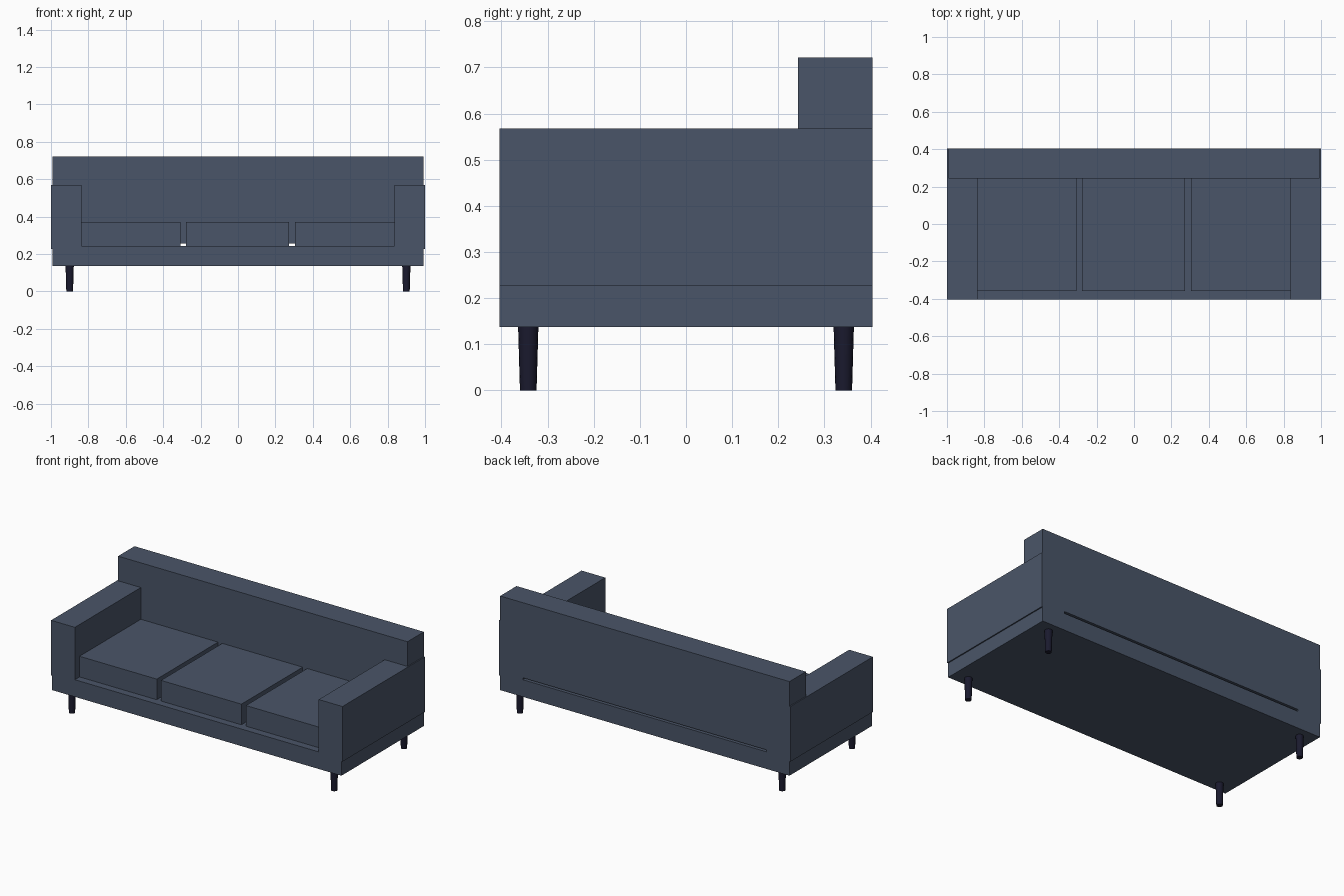
import bpy, bmesh

if "Cube" in bpy.data.objects:
    bpy.data.objects.remove(bpy.data.objects["Cube"])

def material(name, rgb):
    m = bpy.data.materials.new(name)
    m.diffuse_color = (*rgb, 1)
    m.use_nodes = True
    m.node_tree.nodes["Principled BSDF"].inputs["Base Color"].default_value = m.diffuse_color
    return m

fabric = material("slate fabric", (0.0685, 0.0908, 0.1384))
dark = material("dark leg", (0.0103, 0.0103, 0.0273))

def finish(bm, name, mat):
    bmesh.ops.recalc_face_normals(bm, faces=bm.faces)
    me = bpy.data.meshes.new(name)
    bm.to_mesh(me)
    bm.free()
    me.materials.append(mat)
    ob = bpy.data.objects.new(name, me)
    bpy.context.collection.objects.link(ob)
    return ob

def extrude_profile(name, points, y0, y1, mat):
    """Extrude an (x, z) outline from y0 to y1."""
    bm = bmesh.new()
    face = bm.faces.new([bm.verts.new((x, y0, z)) for x, z in points])
    new = bmesh.ops.extrude_face_region(bm, geom=[face])["geom"]
    verts = [v for v in new if isinstance(v, bmesh.types.BMVert)]
    bmesh.ops.translate(bm, verts=verts, vec=(0, y1 - y0, 0))
    return finish(bm, name, mat)

def mirrored(half):
    """Complete a right-half outline with its mirror image."""
    return half + [(-x, z) for x, z in reversed(half)]

DEPTH, BACK = 0.404, 0.243

# Base and arms in one U-shaped frame
extrude_profile("frame", mirrored([
    (0.993, 0.137), (0.993, 0.226), (1.0, 0.226), (1.0, 0.568),
    (0.837, 0.568), (0.837, 0.243)]), -DEPTH, DEPTH, fabric)

# Backrest between and above the arms, with a slot left under it
extrude_profile("backrest", mirrored([
    (0.837, 0.255), (0.837, 0.568), (0.993, 0.568), (0.993, 0.721)]),
    BACK, DEPTH, fabric)

# Three seat cushions
for i, (x0, x1) in enumerate([(-0.837, -0.307), (-0.278, 0.274), (0.305, 0.836)]):
    extrude_profile(f"seat_cushion_{i + 1}",
                    [(x0, 0.243), (x1, 0.243), (x1, 0.371), (x0, 0.371)],
                    -0.358, BACK, fabric)

# Four tapered round legs
for side, sx in (("left", -1), ("right", 1)):
    for end, sy in (("front", -1), ("back", 1)):
        bpy.ops.mesh.primitive_cone_add(vertices=16, radius1=0.018, radius2=0.022, depth=0.137,
                                        location=(sx * 0.9, sy * 0.342, 0.0685))
        leg = bpy.context.object
        leg.name = f"{end}_{side}_leg"
        leg.data.materials.append(dark)
        bpy.ops.object.shade_smooth_by_angle()
